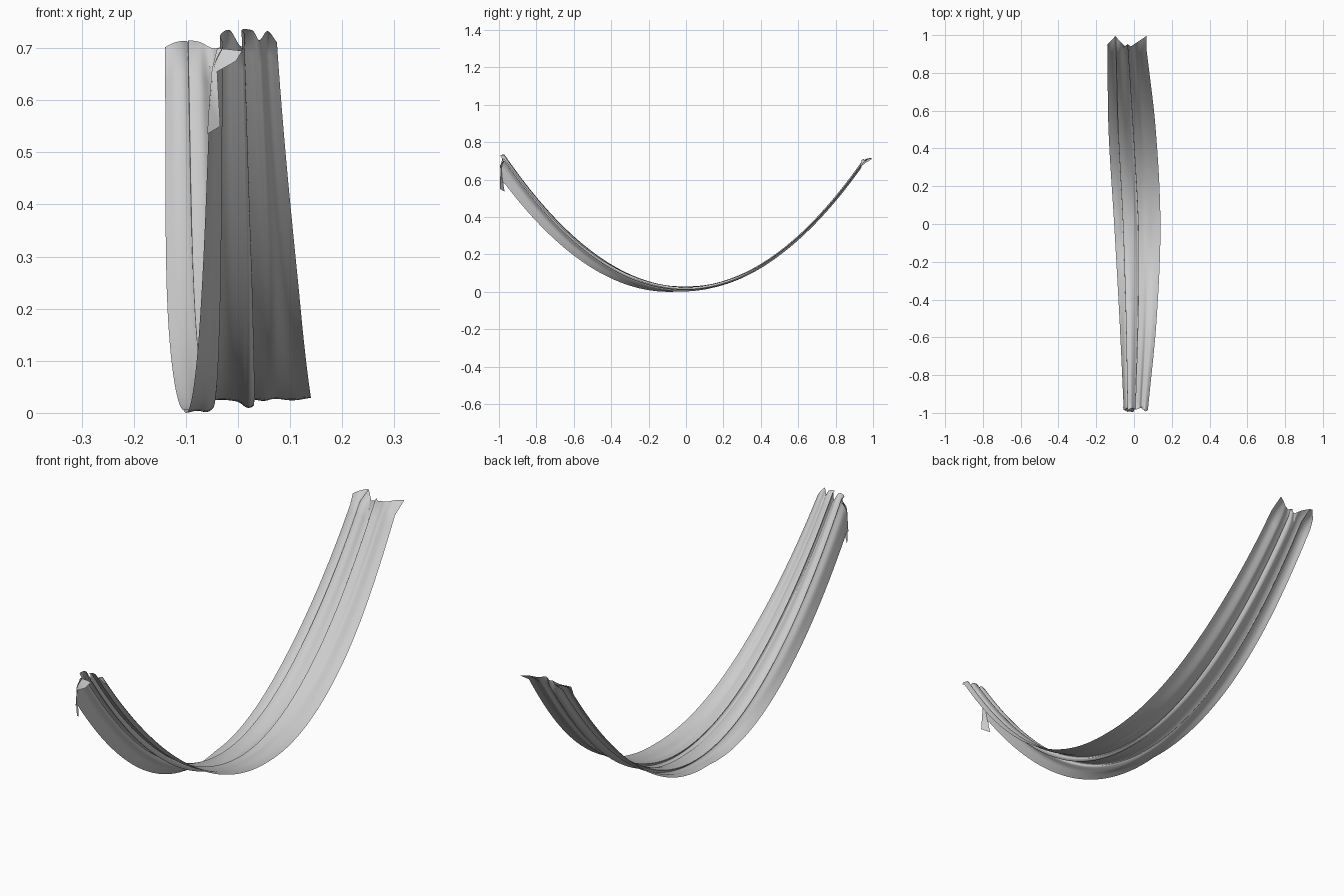
import bpy, bmesh
from mathutils import Vector

cube = bpy.data.objects.get("Cube")
if cube:
    bpy.data.objects.remove(cube, do_unlink=True)

mat = bpy.data.materials.new("pale grey cloth")
mat.use_nodes = True
grey = (0.6, 0.6, 0.6, 1)
mat.diffuse_color = grey
mat.node_tree.nodes["Principled BSDF"].inputs["Base Color"].default_value = grey


def spline(points, steps):
    """Smooth curve through the points (Catmull-Rom)."""
    p = [Vector(q) for q in points]
    p = [2 * p[0] - p[1]] + p + [2 * p[-1] - p[-2]]
    out = []
    for i in range(1, len(p) - 2):
        a, b, c, d = p[i - 1:i + 3]
        for k in range(steps):
            t = k / steps
            out.append(b + (c - a) * t / 2 + (2 * a - 5 * b + 4 * c - d) * t * t / 2
                       + (3 * b - a - 3 * c + d) * t ** 3 / 2)
    return out + [p[-2]]


def add_object(name, verts, faces):
    mesh = bpy.data.meshes.new(name)
    mesh.from_pydata(verts, [], faces)
    mesh.materials.append(mat)
    obj = bpy.data.objects.new(name, mesh)
    bpy.context.collection.objects.link(obj)
    for poly in mesh.polygons:
        poly.use_smooth = True
    return obj


# Pleated cross-sections: position across the cloth, height offset
front = spline([(0, -.15), (.03, -.11), (.08, -.06), (.2, -.025), (.16, -.005), (.3, .005),
                (.42, -.02), (.5, -.03), (.52, -.004), (.48, .006), (.64, .004),
                (.74, -.015), (.86, .003), (1, -.02)], 6)
middle = spline([(0, -.014), (.1, -.013), (.18, -.018), (.23, -.01), (.19, .001), (.3, .005),
                 (.43, .001), (.5, -.01), (.55, -.006), (.52, .006), (.63, .003),
                 (.72, .007), (.86, .004), (1, .009)], 6)
back = spline([(0, -.012), (.08, .008), (.17, .011), (.25, -.006), (.22, .012), (.33, .013),
               (.42, -.012), (.5, -.016), (.56, .004), (.52, .014), (.64, .008),
               (.72, -.008), (.86, .006), (1, -.004)], 6)

# Plan outline: station, left edge, right edge
outline = spline([(-.97, -.055, .075), (-.5, -.077, .12), (0, -.105, .14),
                  (.5, -.135, .115), (.935, -.14, .065)], 16)


def tab(s, peaks):
    """Height of the torn end at position s, as a row of pointed tabs."""
    return max(max(0, h * (1 - abs(s - c) / w)) for c, w, h in peaks)


front_tabs = [(.1, .25, .018), (.5, .2, .01), (.9, .2, .02)]
back_tabs = [(.2, .25, .055), (.52, .08, .012), (1, .4, .055)]

# Hanging cloth, with the torn ends turned out level
rows = []
for y, left, right in outline:
    end = front if y < 0 else back
    w = min(1, abs(y))
    row = []
    for a, m in zip(end, middle):
        s, dz = m.lerp(a, w)
        row.append(Vector((left + (right - left) * s, y, .02 + .75 * y * y + dz)))
    rows.append(row)
first = [v + Vector((0, -.003 - tab(p.x, front_tabs), .004)) for v, p in zip(rows[0], front)]
last = [Vector((v.x, v.y + .005 + tab(p.x, back_tabs), v.z * .3 + .716 * .7 + tab(p.x, back_tabs) * .15))
        for v, p in zip(rows[-1], back)]
rows = [first] + rows + [last]
n = len(first)
verts = [v for row in rows for v in row]
faces = [(r * n + i, r * n + i + 1, (r + 1) * n + i + 1, (r + 1) * n + i)
         for r in range(len(rows) - 1) for i in range(n - 1)]
cloth = add_object("hanging_cloth", verts, faces)

# Loose corner folded down at the front
flap = add_object("folded_corner", [
    (.008, -.972, .695), (-.04, -.975, .7), (-.05, -.985, .66), (-.004, -.995, .675),
    (-.04, -.992, .655), (-.055, -.98, .6), (-.034, -.995, .55), (-.059, -.97, .535)],
    [(0, 1, 2, 4, 3), (2, 5, 6, 4), (5, 7, 6)])

bpy.ops.object.select_all(action='DESELECT')
for obj in (cloth, flap):
    obj.select_set(True)
bpy.context.view_layer.objects.active = cloth
bpy.ops.object.shade_smooth_by_angle(angle=.8)
